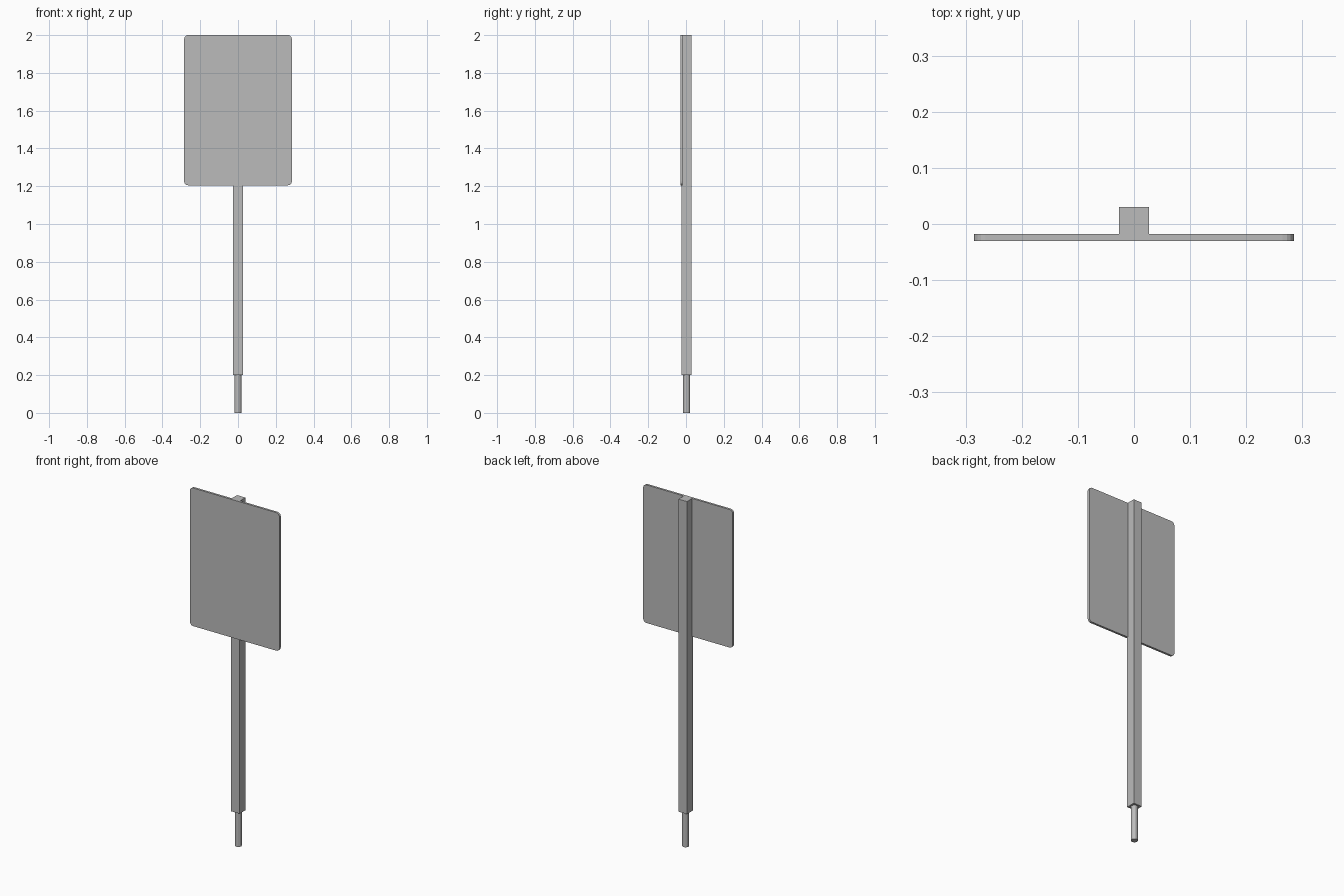
import bpy, bmesh, math
from mathutils import Matrix, Vector

if "Cube" in bpy.data.objects:
    bpy.data.objects.remove(bpy.data.objects["Cube"])

grey = bpy.data.materials.new("sign grey")
grey.diffuse_color = (0.5, 0.5, 0.5, 1)
grey.use_nodes = True
grey.node_tree.nodes["Principled BSDF"].inputs["Base Color"].default_value = grey.diffuse_color


def finish(name, bm):
    bmesh.ops.recalc_face_normals(bm, faces=bm.faces)
    mesh = bpy.data.meshes.new(name)
    bm.to_mesh(mesh)
    bm.free()
    mesh.materials.append(grey)
    obj = bpy.data.objects.new(name, mesh)
    bpy.context.collection.objects.link(obj)
    return obj


def box(lo, hi):
    lo, hi = Vector(lo), Vector(hi)
    bm = bmesh.new()
    m = Matrix.Translation((lo + hi) / 2) @ Matrix.Diagonal((*(hi - lo), 1))
    bmesh.ops.create_cube(bm, size=1, matrix=m)
    return bm


# Sign plate with rounded corners
bm = box((-0.285, -0.03, 1.205), (0.285, -0.0175, 2.0))
corners = [e for e in bm.edges
           if abs(e.verts[0].co.y - e.verts[1].co.y) > 0.005]
bmesh.ops.bevel(bm, geom=corners, offset=0.02, segments=4,
                profile=0.5, affect='EDGES')
finish("sign_plate", bm)

# Square post, let into the back of the plate
finish("post", box((-0.0267, -0.0235, 0.2), (0.0267, 0.03, 2.0)))

# Round ground peg under the post
bm = bmesh.new()
bmesh.ops.create_cone(bm, cap_ends=True, segments=12, radius1=0.0185,
                      radius2=0.0185, depth=0.22,
                      matrix=Matrix.Translation((0, 0.003, 0.11)))
finish("ground_peg", bm)
